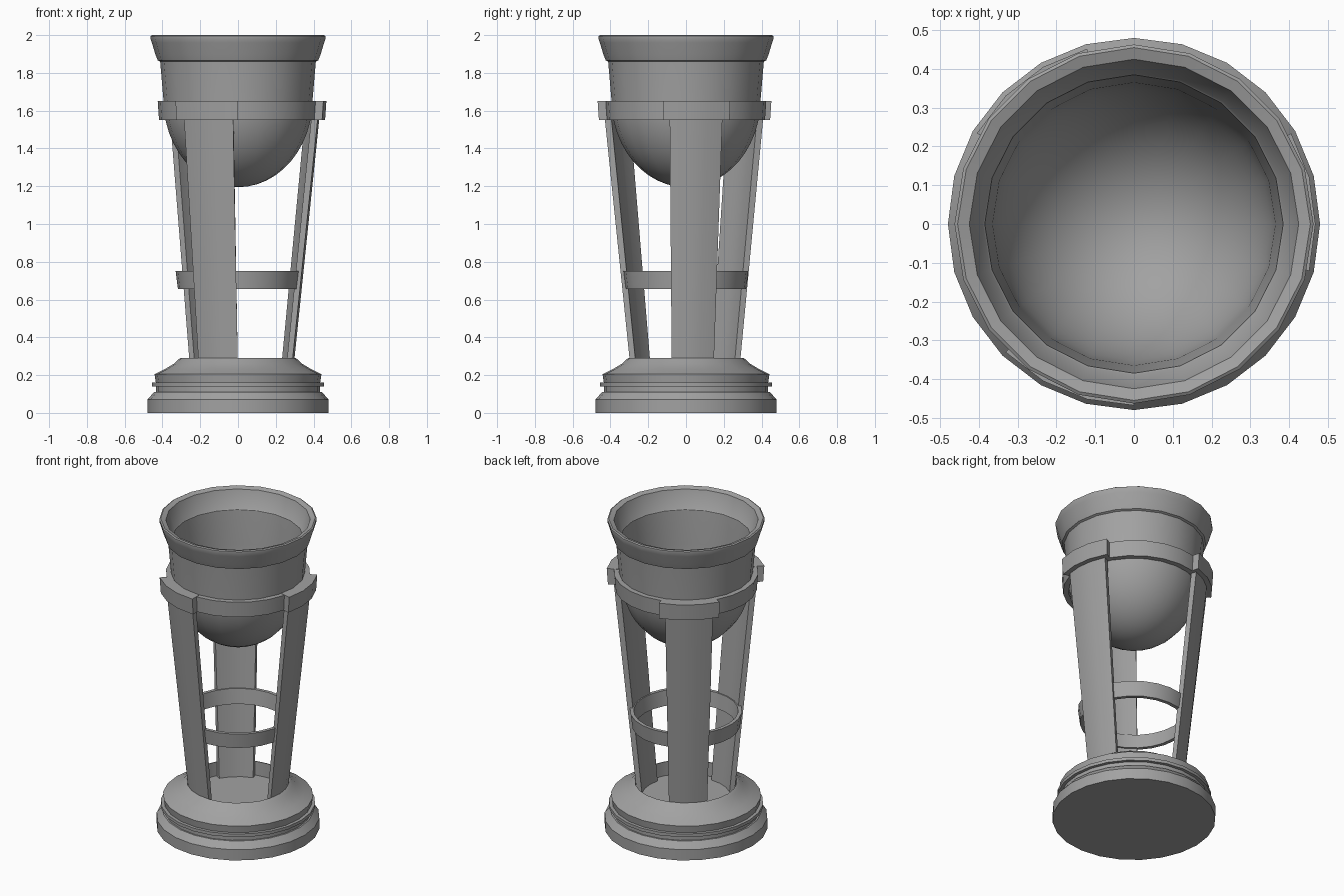
import bpy
import bmesh
from math import sin, cos, pi, radians

cube = bpy.data.objects.get("Cube")
if cube:
    bpy.data.objects.remove(cube, do_unlink=True)

GREY = (0.36, 0.36, 0.36, 1)
grey = bpy.data.materials.new("plain grey")
grey.use_nodes = True
grey.diffuse_color = GREY
grey.node_tree.nodes["Principled BSDF"].inputs["Base Color"].default_value = GREY


def finish(name, bm):
    bmesh.ops.remove_doubles(bm, verts=bm.verts, dist=0.0001)
    bmesh.ops.recalc_face_normals(bm, faces=bm.faces)
    mesh = bpy.data.meshes.new(name)
    bm.to_mesh(mesh)
    bm.free()
    mesh.materials.append(grey)
    obj = bpy.data.objects.new(name, mesh)
    bpy.context.collection.objects.link(obj)
    bpy.ops.object.select_all(action="DESELECT")
    obj.select_set(True)
    bpy.context.view_layer.objects.active = obj
    bpy.ops.object.shade_smooth_by_angle(angle=radians(30))
    return obj


def lathe(name, profile, sides, loop=False):
    """Turn a (radius, height) profile about z."""
    bm = bmesh.new()
    verts = [bm.verts.new((r, 0, z)) for r, z in profile]
    pairs = list(zip(verts, verts[1:]))
    if loop:
        pairs.append((verts[-1], verts[0]))
    edges = [bm.edges.new(p) for p in pairs]
    bmesh.ops.spin(bm, geom=verts + edges, cent=(0, 0, 0), axis=(0, 0, 1),
                   angle=2 * pi, steps=sides)
    return finish(name, bm)


def arc_block(name, bottom, top, middle, steps=3):
    """Curved block; bottom and top are (inner r, outer r, z, half angle)."""
    bm = bmesh.new()
    rows = []
    for i in range(steps + 1):
        row = []
        for r0, r1, z, half in (bottom, top):
            a = radians(middle + half * (2 * i / steps - 1))
            row.append([bm.verts.new((r * cos(a), r * sin(a), z)) for r in (r0, r1)])
        rows.append([row[0][0], row[0][1], row[1][1], row[1][0]])
    for a, b in zip(rows, rows[1:]):
        for k in range(4):
            n = (k + 1) % 4
            bm.faces.new((a[k], a[n], b[n], b[k]))
    bm.faces.new(rows[0])
    bm.faces.new(rows[-1])
    return finish(name, bm)


# Stepped base with a shallow recess on top
lathe("base", [(0, 0), (0.48, 0), (0.48, 0.07), (0.445, 0.11), (0.435, 0.11),
               (0.435, 0.14), (0.455, 0.14), (0.455, 0.16), (0.435, 0.16),
               (0.442, 0.205), (0.39, 0.23), (0.34, 0.26), (0.32, 0.28),
               (0.305, 0.29), (0.3, 0.29), (0.3, 0.2), (0, 0.2)], 24)


# Round-bottomed cup with a flared lip, open at the top
def bowl_curve(radius, depth, rim_z, steps=12):
    return [(radius * sin(t), rim_z - depth * cos(t))
            for t in (pi / 2 * i / steps for i in range(steps + 1))]


outside = bowl_curve(0.395, 0.465, 1.66) + [
    (0.412, 1.86), (0.425, 1.866), (0.438, 1.9), (0.456, 1.96), (0.463, 1.98), (0.463, 1.995),
    (0.455, 2.0)]
inside = bowl_curve(0.365, 0.435, 1.66) + [(0.385, 1.875), (0.39, 1.88), (0.425, 1.99)]
lathe("cup", outside + inside[::-1], 20)

# Collar under the cup and hoop tying the legs together
lathe("collar", [(0.385, 1.55), (0.418, 1.55), (0.425, 1.65), (0.39, 1.65)], 24, True)
lathe("leg_hoop", [(0.295, 0.655), (0.318, 0.655), (0.33, 0.75), (0.308, 0.75)], 24, True)

# Three splayed legs, each capped by a clip on the collar
for i in range(3):
    angle = 7.5 + 120 * i
    arc_block(f"leg_{i + 1}", (0.26, 0.29, 0.2, 22.5), (0.4, 0.435, 1.6, 19), angle)
    arc_block(f"clip_{i + 1}", (0.4, 0.461, 1.55, 22.5), (0.4, 0.468, 1.652, 22.5), angle)
